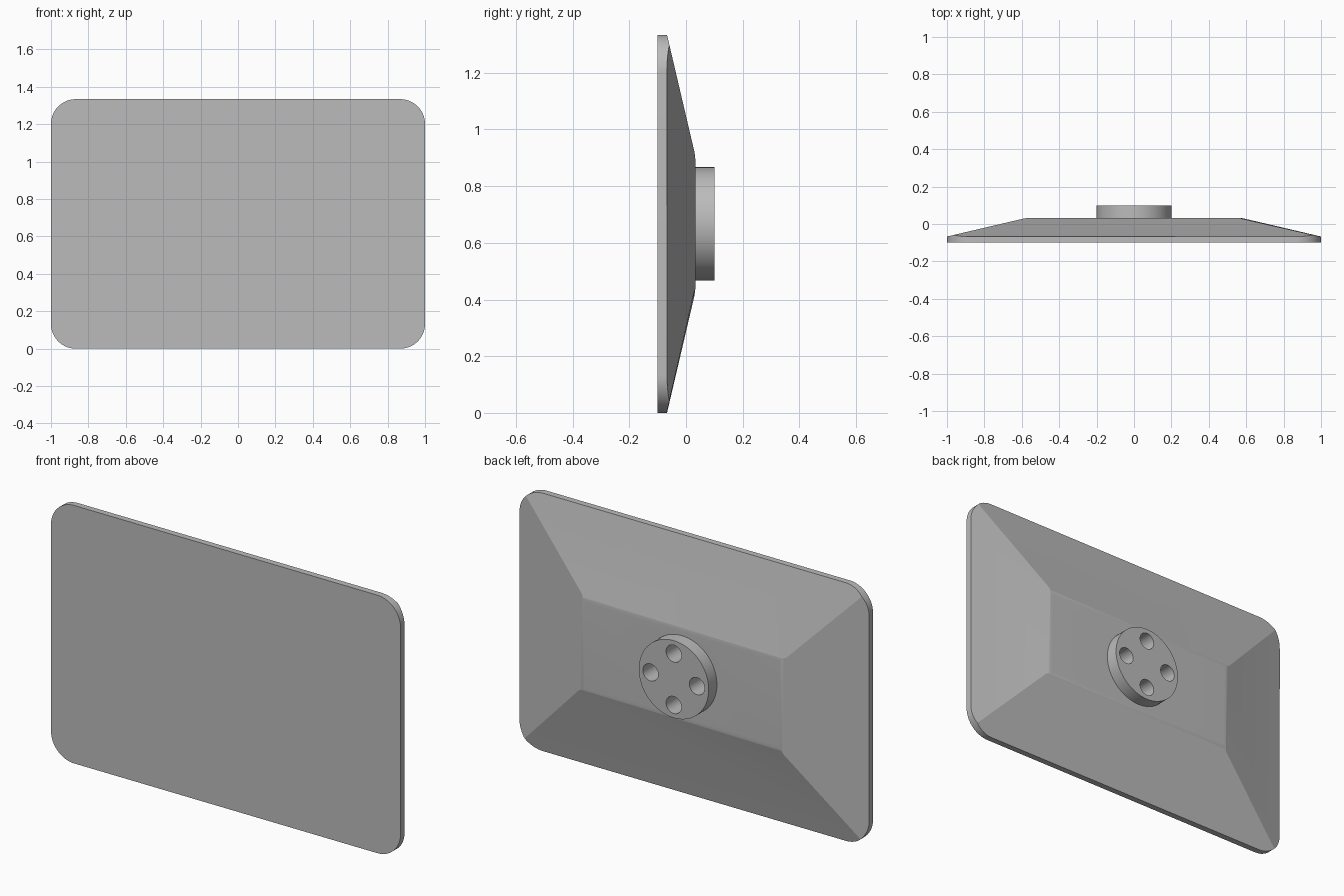
import bpy, bmesh
from math import pi, sin, cos, radians
from mathutils import Matrix, Vector

if "Cube" in bpy.data.objects:
    bpy.data.objects.remove(bpy.data.objects["Cube"])

HALF_W, HALF_H, MID = 1.0, 0.667, 0.667   # panel half sizes and centre height
FRONT, RIM, BACK, MOUNT = -0.1, -0.067, 0.033, 0.1
INSET, CORNER = 0.427, 0.133

grey = bpy.data.materials.new("plain grey")
grey.use_nodes = True
COLOUR = (0.5, 0.5, 0.5, 1)
grey.diffuse_color = COLOUR
grey.node_tree.nodes["Principled BSDF"].inputs["Base Color"].default_value = COLOUR


def make_object(name, bm):
    bmesh.ops.recalc_face_normals(bm, faces=bm.faces[:])
    mesh = bpy.data.meshes.new(name)
    bm.to_mesh(mesh)
    bm.free()
    obj = bpy.data.objects.new(name, mesh)
    bpy.context.collection.objects.link(obj)
    mesh.materials.append(grey)
    return obj


def activate(obj):
    bpy.ops.object.select_all(action='DESELECT')
    obj.select_set(True)
    bpy.context.view_layer.objects.active = obj


def boolean(obj, tool, operation):
    mod = obj.modifiers.new("cut", 'BOOLEAN')
    mod.object, mod.operation, mod.solver = tool, operation, 'EXACT'
    activate(obj)
    bpy.ops.object.modifier_apply(modifier=mod.name)


def add_cylinder(bm, x, z, radius, y0, y1, sides):
    place = Matrix.Translation((x, (y0 + y1) / 2, z)) @ Matrix.Rotation(pi / 2, 4, 'X')
    bmesh.ops.create_cone(bm, cap_ends=True, segments=sides, radius1=radius,
                          radius2=radius, depth=y1 - y0, matrix=place)


# Panel: rounded rectangle extruded from front to back
bm = bmesh.new()
outline = []
STEPS = 16
for i, (sx, sz) in enumerate([(1, 1), (-1, 1), (-1, -1), (1, -1)]):
    for k in range(STEPS + 1):
        a = (i + k / STEPS) * pi / 2
        outline.append(bm.verts.new((sx * (HALF_W - CORNER) + CORNER * cos(a), FRONT,
                                     MID + sz * (HALF_H - CORNER) + CORNER * sin(a))))
face = bm.faces.new(outline)
ext = bmesh.ops.extrude_face_region(bm, geom=[face])
bmesh.ops.translate(bm, vec=(0, 0.2, 0),
                    verts=[g for g in ext["geom"] if isinstance(g, bmesh.types.BMVert)])
panel = make_object("display_panel", bm)

# Sloped envelope that tapers the back, softened around the plateau
bm = bmesh.new()
bmesh.ops.create_cube(bm, size=2)
for v in bm.verts:
    y = BACK if v.co.y > 0 else FRONT - 0.02
    shrink = INSET * (y - RIM) / (BACK - RIM)
    v.co = Vector((v.co.x * (HALF_W - shrink), y, MID + v.co.z * (HALF_H - shrink)))
plateau = [e for e in bm.edges if all(v.co.y > 0 for v in e.verts)]
bmesh.ops.bevel(bm, geom=plateau, offset=0.018, offset_type='OFFSET', segments=4,
                profile=0.5, affect='EDGES')
taper = make_object("taper_cutter", bm)
boolean(panel, taper, 'INTERSECT')

# Round mounting disc on the back
bm = bmesh.new()
add_cylinder(bm, 0, MID, 0.2, BACK, MOUNT, 64)
mount = make_object("mounting_disc", bm)

# Four blind screw holes through the disc into the panel
bm = bmesh.new()
for i in range(4):
    a = i * pi / 2
    add_cylinder(bm, 0.133 * cos(a), MID + 0.133 * sin(a), 0.044, -0.035, MOUNT + 0.05, 48)
holes = make_object("hole_cutter", bm)
for part in (panel, mount):
    boolean(part, holes, 'DIFFERENCE')

for helper in (taper, holes):
    bpy.data.objects.remove(helper)

for part in (panel, mount):
    activate(part)
    bpy.ops.object.shade_smooth_by_angle(angle=radians(10))
